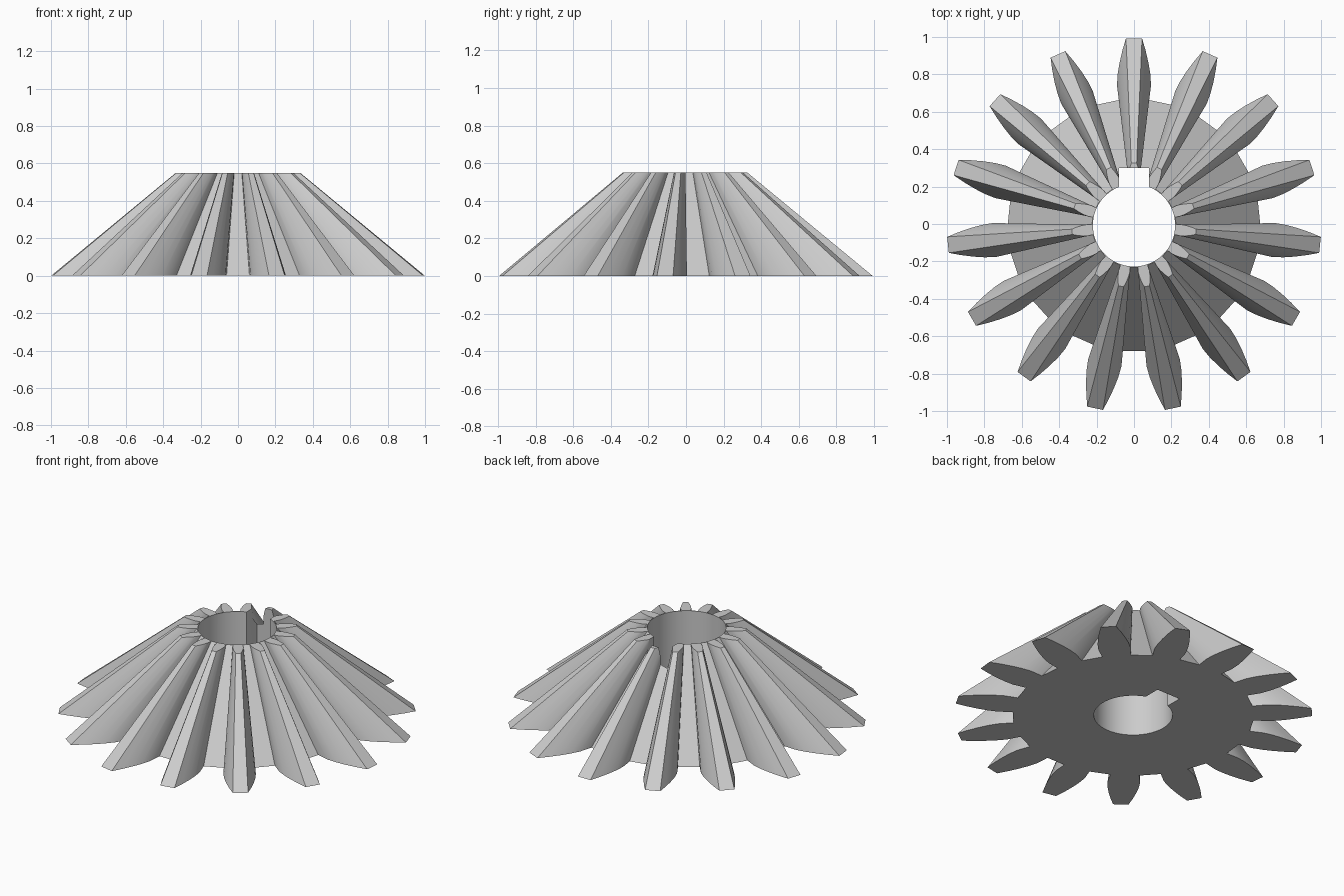
import bpy
import bmesh
from math import sin, cos, tau, pi

cube = bpy.data.objects.get("Cube")
if cube:
    bpy.data.objects.remove(cube, do_unlink=True)

TEETH = 15
HEIGHT = 0.55
TOP_SCALE = 0.333
BORE = 0.22
KEY_HALF, KEY_TOP = 0.08, 0.307
SHIFT_Y = -0.007

steel = bpy.data.materials.new("plain_grey_steel")
steel.use_nodes = True
GREY = (0.6, 0.6, 0.6, 1)
steel.diffuse_color = GREY
steel.node_tree.nodes["Principled BSDF"].inputs["Base Color"].default_value = GREY


def prism(name, outline, z0, z1, top_scale=1.0):
    """Solid between an outline and its scaled copy higher up."""
    bm = bmesh.new()
    low = [bm.verts.new((x, y, z0)) for x, y in outline]
    high = [bm.verts.new((x * top_scale, y * top_scale, z1)) for x, y in outline]
    bm.faces.new(low[::-1])
    bm.faces.new(high)
    for i in range(len(low)):
        j = (i + 1) % len(low)
        bm.faces.new((low[i], low[j], high[j], high[i]))
    bmesh.ops.recalc_face_normals(bm, faces=bm.faces)
    mesh = bpy.data.meshes.new(name)
    bm.to_mesh(mesh)
    bm.free()
    mesh.materials.append(steel)
    obj = bpy.data.objects.new(name, mesh)
    bpy.context.collection.objects.link(obj)
    obj.location.y = SHIFT_Y
    return obj


# Tooth flank from root to tip: (distance from axis, half width)
flank = [(0.67, 0.08), (0.75, 0.091), (0.81, 0.087), (0.87, 0.077),
         (0.935, 0.062), (1.0, 0.043)]
tooth = [(r, -w) for r, w in flank] + [(r, w) for r, w in reversed(flank)]
outline = []
for k in range(TEETH):
    a = pi / 2 + k * tau / TEETH
    outline += [(r * cos(a) - w * sin(a), r * sin(a) + w * cos(a)) for r, w in tooth]

gear = prism("bevel_gear", outline, 0, HEIGHT, TOP_SCALE)

# Shaft bore and keyway slot
circle = [(BORE * cos(i * tau / 72), BORE * sin(i * tau / 72)) for i in range(72)]
slot = [(-KEY_HALF, 0), (KEY_HALF, 0), (KEY_HALF, KEY_TOP), (-KEY_HALF, KEY_TOP)]
cutters = [prism("bore_cutter", circle, -0.2, HEIGHT + 0.2),
           prism("keyway_cutter", slot, -0.3, HEIGHT + 0.3)]

bpy.ops.object.select_all(action='DESELECT')
gear.select_set(True)
bpy.context.view_layer.objects.active = gear
for cutter in cutters:
    cutter.hide_render = True
    mod = gear.modifiers.new(cutter.name, 'BOOLEAN')
    mod.operation = 'DIFFERENCE'
    mod.solver = 'EXACT'
    mod.object = cutter
    bpy.ops.object.modifier_apply(modifier=mod.name)
    bpy.data.objects.remove(cutter, do_unlink=True)

bpy.ops.object.shade_smooth_by_angle(angle=pi / 9)
